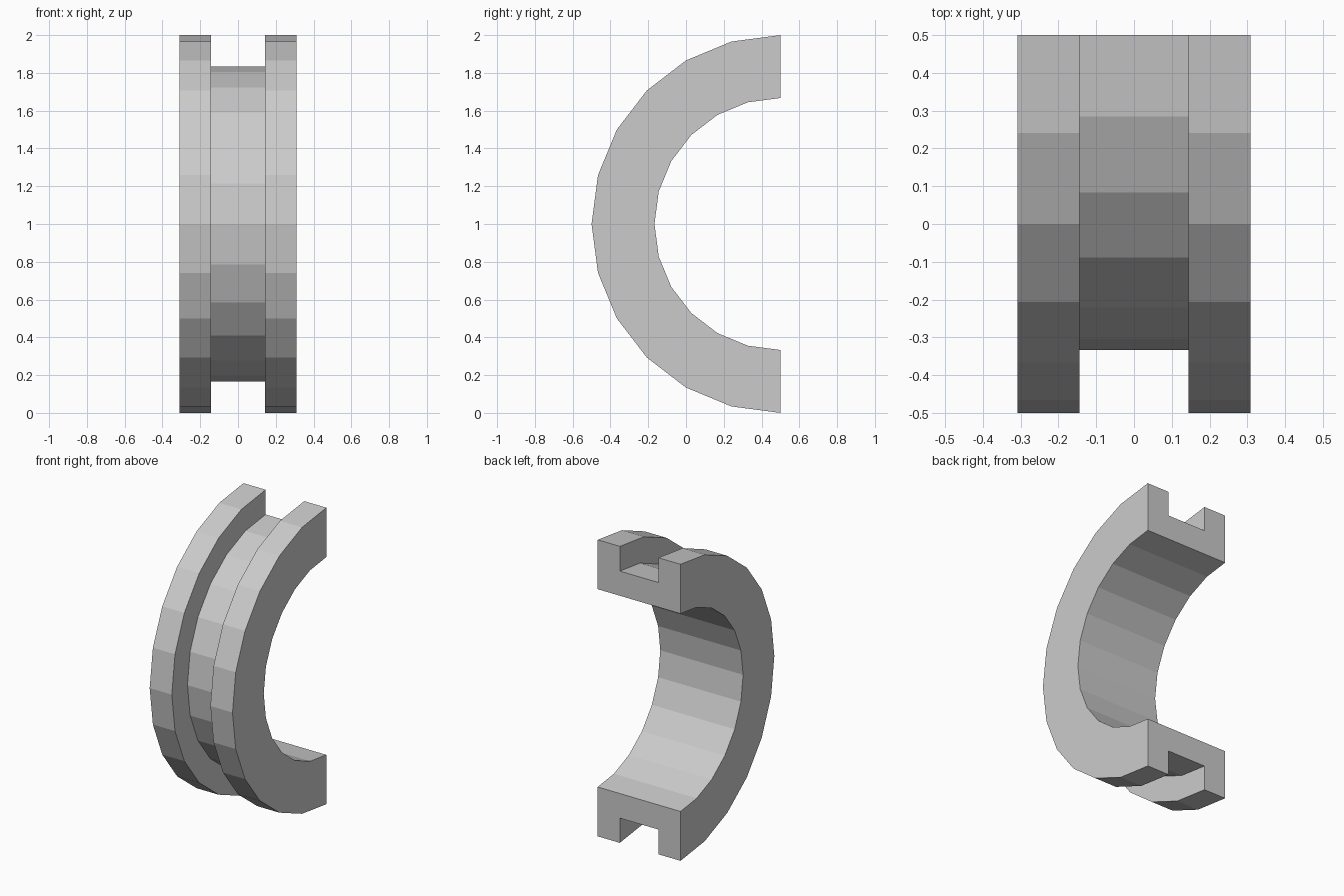
import bpy, bmesh
from math import sin, cos, pi

if "Cube" in bpy.data.objects:
    bpy.data.objects.remove(bpy.data.objects["Cube"])

SEGMENTS = 12
CENTRE_Y, CENTRE_Z = 0.5, 1.0
R_IN, R_GROOVE, R_OUT = 0.667, 0.833, 1.0
HALF_WIDTH, HALF_GROOVE = 0.309, 0.144

# U-shaped cross-section: (x, radius)
half = [(HALF_WIDTH, R_IN), (HALF_WIDTH, R_OUT),
        (HALF_GROOVE, R_OUT), (HALF_GROOVE, R_GROOVE)]
profile = half + [(-x, r) for x, r in reversed(half)]

# Sweep the section through half a turn
bm = bmesh.new()
rings = []
for i in range(SEGMENTS + 1):
    a = pi * i / SEGMENTS
    rings.append([bm.verts.new((x, CENTRE_Y - r * sin(a), CENTRE_Z + r * cos(a)))
                  for x, r in profile])
n = len(profile)
for a, b in zip(rings, rings[1:]):
    for j in range(n):
        k = (j + 1) % n
        bm.faces.new((a[j], a[k], b[k], b[j]))

# End caps, each split into two flanges and a web
for ring in (rings[0], rings[-1]):
    v = ring
    bm.faces.new((v[0], v[1], v[2], v[3]))
    bm.faces.new((v[0], v[3], v[4], v[7]))
    bm.faces.new((v[4], v[5], v[6], v[7]))
bmesh.ops.recalc_face_normals(bm, faces=bm.faces)

mesh = bpy.data.meshes.new("grooved_half_ring")
bm.to_mesh(mesh)
bm.free()
bpy.context.collection.objects.link(bpy.data.objects.new("grooved_half_ring", mesh))
